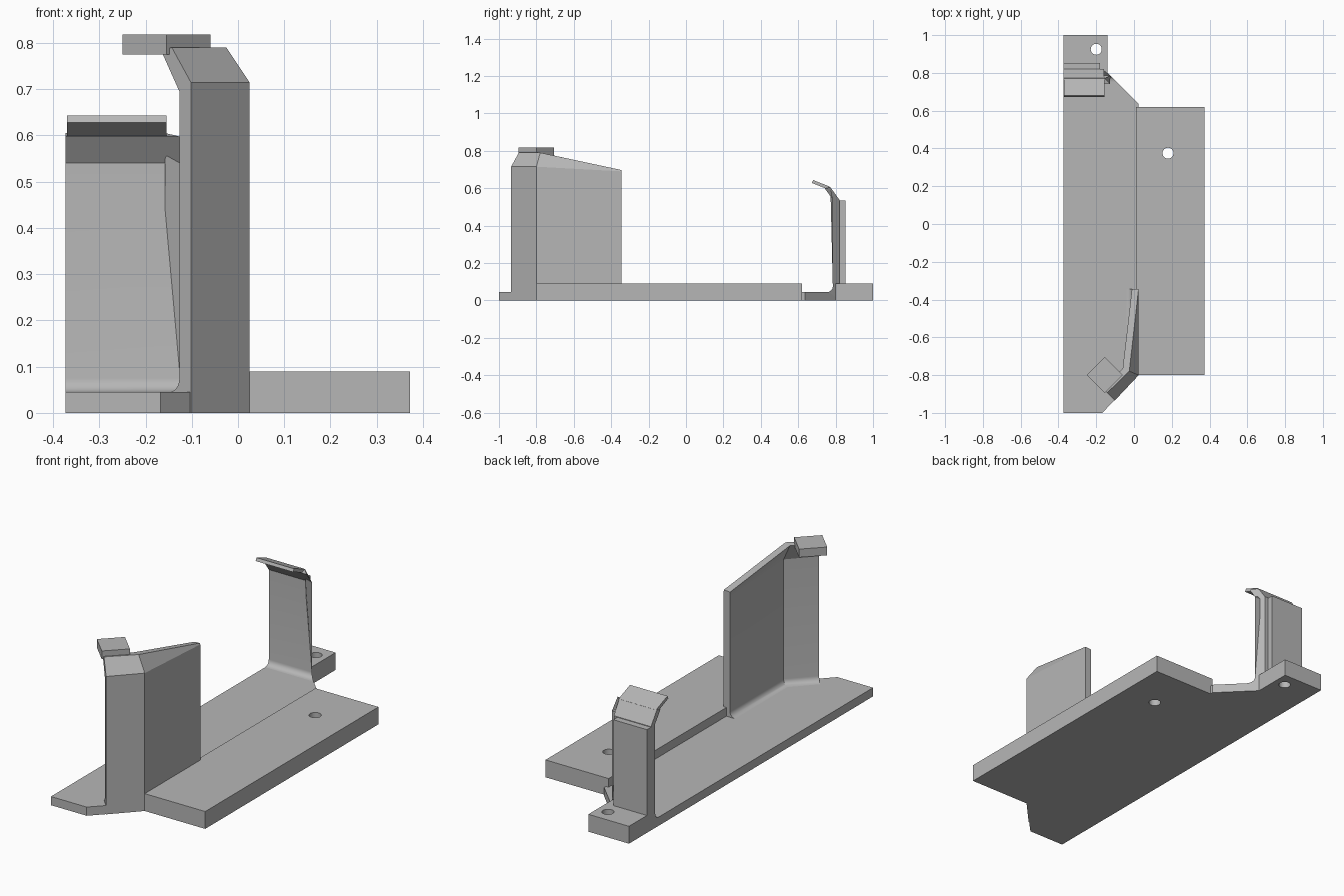
import bpy, bmesh, math
from math import sin, cos, pi

if "Cube" in bpy.data.objects:
    bpy.data.objects.remove(bpy.data.objects["Cube"], do_unlink=True)

grey = bpy.data.materials.new("plain grey")
grey.use_nodes = True
grey.diffuse_color = (0.47, 0.47, 0.47, 1)
grey.node_tree.nodes["Principled BSDF"].inputs["Base Color"].default_value = (0.47, 0.47, 0.47, 1)

BASE = 0.045    # thin plate height
PAD = 0.09      # raised pad height
SHEET = 0.035   # wall thickness
FILLET = 0.03


def loft(name, rings):
    """Closed solid through matching rings of points."""
    bm = bmesh.new()
    loops = [[bm.verts.new(p) for p in ring] for ring in rings]
    n = len(rings[0])
    for a, b in zip(loops, loops[1:]):
        for i in range(n):
            j = (i + 1) % n
            bm.faces.new((a[i], a[j], b[j], b[i]))
    bm.faces.new(loops[0])
    bm.faces.new(loops[-1])
    bmesh.ops.recalc_face_normals(bm, faces=bm.faces)
    mesh = bpy.data.meshes.new(name)
    bm.to_mesh(mesh)
    bm.free()
    obj = bpy.data.objects.new(name, mesh)
    bpy.context.collection.objects.link(obj)
    mesh.materials.append(grey)
    return obj


def prism(name, outline, z0, z1):
    return loft(name, [[(x, y, z) for x, y in outline] for z in (z0, z1)])


def box(name, x0, x1, y0, y1, z0, z1):
    return prism(name, [(x0, y0), (x1, y0), (x1, y1), (x0, y1)], z0, z1)


def drill(obj, x, y, r=0.029):
    ring = [(x + r * cos(2 * pi * i / 32), y + r * sin(2 * pi * i / 32)) for i in range(32)]
    cutter = prism("hole_cutter", ring, -0.1, 0.2)
    cutter.hide_render = True
    mod = obj.modifiers.new("hole", "BOOLEAN")
    mod.operation, mod.solver, mod.object = "DIFFERENCE", "EXACT", cutter
    select(obj)
    bpy.ops.object.modifier_apply(modifier=mod.name)
    bpy.data.objects.remove(cutter, do_unlink=True)


def select(obj):
    bpy.ops.object.select_all(action="DESELECT")
    obj.select_set(True)
    bpy.context.view_layer.objects.active = obj


def smooth(obj):
    select(obj)
    bpy.ops.object.shade_smooth_by_angle(angle=math.radians(25))


def fillet_arc(steps=6):
    """Concave arc: (distance from wall face, height), top to bottom."""
    for i in range(steps + 1):
        a = pi / 2 * i / steps
        yield FILLET * (1 - cos(a)), BASE + FILLET * (1 - sin(a))


# Thin base plate with clipped corners
prism("base_plate", [(-0.373, -1), (-0.168, -1), (0.025, -0.8), (0.025, 0.635),
                     (-0.16, 0.82), (-0.373, 0.82)], 0, BASE)

# Raised side pad and rear mounting block, each with a hole
side_pad = box("side_pad", 0.01, 0.372, -0.8, 0.62, 0, PAD)
drill(side_pad, 0.18, 0.375)
rear_block = box("rear_block", -0.373, -0.14, 0.8, 1, 0, PAD)
drill(rear_block, -0.2, 0.925)
for part in (side_pad, rear_block):
    smooth(part)


# Front wall: bent sheet whose top leans inward
def wall_ring(place, lean, shoulder, top):
    profile = [(0, 0), (0, shoulder), (lean, top), (lean + SHEET, top - 0.003), (SHEET, shoulder - 0.02)]
    profile += [(SHEET + d, z) for d, z in fillet_arc()]
    profile.append((SHEET + FILLET, 0))
    return [(*place(d), z) for d, z in profile]


front_wall = loft("front_wall", [
    wall_ring(lambda d: (0.025 - d, -0.345), 0.001, 0.69, 0.697),
    wall_ring(lambda d: (0.025 - d, -0.8 + 0.414 * d), 0.05, 0.715, 0.79),
    wall_ring(lambda d: (-0.102 - 0.707 * d, -0.935 + 0.707 * d), 0.058, 0.715, 0.79)])
smooth(front_wall)

# Square stop tab on the front wall
prism("stop_tab", [(-0.25, -0.8), (-0.155, -0.895), (-0.06, -0.8), (-0.155, -0.705)], 0.775, 0.818)

# Rear wall: upright sheet, cut diagonally along its inner edge, bent forward at the top
section = [(0.82, 0, -0.16), (0.82, 0.538, -0.16), (0.772, 0.605, -0.157),
           (0.742, 0.598, -0.127), (0.785, 0.54, -0.125)]
section += [(0.785 - d, z, -0.125 + d) for d, z in fillet_arc()]
section.append((0.785 - FILLET, 0, -0.125 + FILLET))
rear_wall = loft("rear_wall", [[(-0.373, y, z) for y, z, x in section],
                               [(x, y, z) for y, z, x in section]])
smooth(rear_wall)

# Thin lip over the rear wall and backing plate behind it
lip = [(0.775, 0.6), (0.765, 0.61), (0.68, 0.643), (0.673, 0.628), (0.755, 0.595)]
loft("rear_lip", [[(x, y, z) for y, z in lip] for x in (-0.37, -0.155)])
box("rear_backing", -0.373, -0.18, 0.82, 0.853, 0, 0.535)
